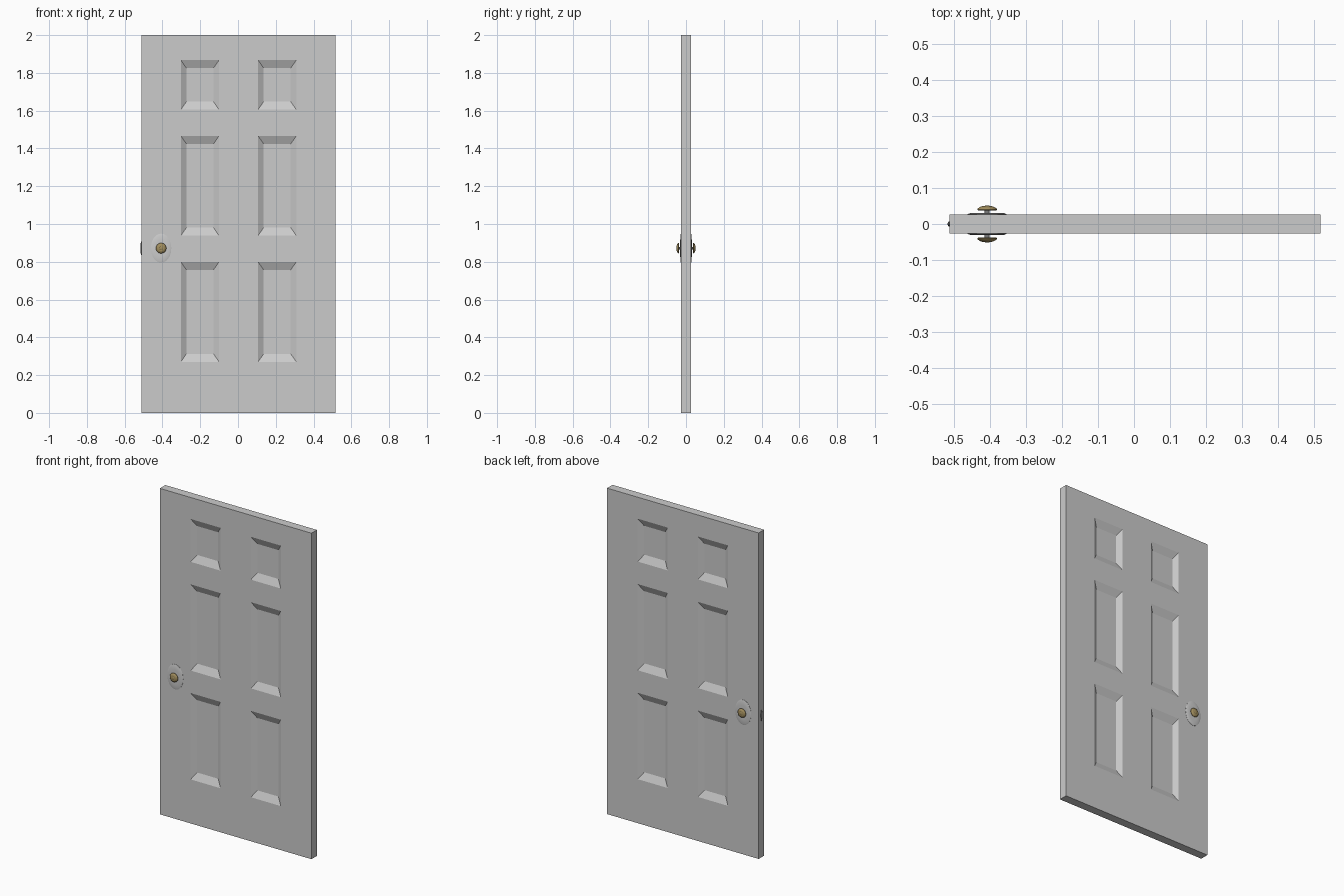
import bpy, bmesh, math

if "Cube" in bpy.data.objects:
    bpy.data.objects.remove(bpy.data.objects["Cube"])

# Overall measurements
X0, X1, Y, H = -0.512, 0.517, 0.0265, 2.0
DEPTH, INX, INZ = 0.02, 0.03, 0.043
KX, KZ = -0.407, 0.872


def material(name, rgb):
    m = bpy.data.materials.new(name)
    m.diffuse_color = (*rgb, 1)
    m.use_nodes = True
    m.node_tree.nodes["Principled BSDF"].inputs["Base Color"].default_value = m.diffuse_color
    return m


def finish(name, bm, mat=None, smooth=None):
    bmesh.ops.remove_doubles(bm, verts=bm.verts, dist=1e-5)
    bmesh.ops.recalc_face_normals(bm, faces=bm.faces)
    me = bpy.data.meshes.new(name)
    bm.to_mesh(me)
    bm.free()
    ob = bpy.data.objects.new(name, me)
    bpy.context.collection.objects.link(ob)
    if mat:
        me.materials.append(mat)
    if smooth:
        bpy.ops.object.select_all(action='DESELECT')
        bpy.context.view_layer.objects.active = ob
        ob.select_set(True)
        bpy.ops.object.shade_smooth_by_angle(angle=math.radians(smooth))
    return ob


def quad(bm, pts):
    bm.faces.new([bm.verts.new(p) for p in pts])


# Door leaf: a grid on each side, with bevelled recesses in the panel cells
xs = [X0, -0.303, -0.1, 0.106, 0.309, X1]
zs = [0, 0.27, 0.80, 0.938, 1.467, 1.605, 1.868, H]
bm = bmesh.new()
for s in (-1, 1):
    for i in range(len(xs) - 1):
        for j in range(len(zs) - 1):
            a, b, c, d = xs[i], xs[i + 1], zs[j], zs[j + 1]
            outer = [(a, s * Y, c), (b, s * Y, c), (b, s * Y, d), (a, s * Y, d)]
            if i % 2 and j % 2:
                y = s * (Y - DEPTH)
                inner = [(a + INX, y, c + INZ), (b - INX, y, c + INZ),
                         (b - INX, y, d - INZ), (a + INX, y, d - INZ)]
                quad(bm, inner)
                for k in range(4):
                    n = (k + 1) % 4
                    quad(bm, [outer[k], outer[n], inner[n], inner[k]])
            else:
                quad(bm, outer)
for a, b in zip(xs, xs[1:]):
    for z in (0, H):
        quad(bm, [(a, -Y, z), (b, -Y, z), (b, Y, z), (a, Y, z)])
for c, d in zip(zs, zs[1:]):
    for x in (X0, X1):
        quad(bm, [(x, -Y, c), (x, Y, c), (x, Y, d), (x, -Y, d)])
finish("door_leaf", bm)


def lathe(name, profile, side, zscale=1, mat=None, n=32):
    """Turn (radius, height above door face) around the knob axis."""
    bm = bmesh.new()
    rings = []
    for r, h in profile:
        rings.append([bm.verts.new((KX + r * math.cos(2 * math.pi * k / n),
                                    side * (Y + h),
                                    KZ + zscale * r * math.sin(2 * math.pi * k / n)))
                      for k in range(n)])
    for p, q in zip(rings, rings[1:]):
        for k in range(n):
            bm.faces.new([p[k], p[(k + 1) % n], q[(k + 1) % n], q[k]])
    bm.faces.new(rings[0])
    bm.faces.new(rings[-1])
    return finish(name, bm, mat, 35)


brass = material("aged_brass", (0.36, 0.27, 0.11))
steel = material("dark_steel", (0.2, 0.2, 0.2))

plate = [(0.054, -0.002), (0.054, 0.001), (0.047, 0.0035), (0.03, 0.004)]
stem = [(0.007, 0.0), (0.007, 0.015)]
knob = [(0.006, 0.0125), (0.022, 0.0105), (0.027, 0.012), (0.0275, 0.014),
        (0.025, 0.0175), (0.019, 0.021), (0.013, 0.023), (0.011, 0.0225),
        (0.009, 0.0235), (0.005, 0.0245)]

# Oval plate, stem and mushroom knob on both faces
for side, label in ((-1, "front"), (1, "back")):
    lathe(label + "_knob_plate", plate, side, 1.42)
    lathe(label + "_knob_stem", stem, side, mat=steel, n=16)
    lathe(label + "_knob", knob, side, mat=brass)

# Rounded latch bolt on the free edge
bm = bmesh.new()
bmesh.ops.create_uvsphere(bm, u_segments=16, v_segments=12, radius=1)
for v in bm.verts:
    v.co = (X0 + 0.005 * v.co.x, 0.007 * v.co.y, KZ + 0.035 * v.co.z)
finish("latch_bolt", bm, steel, 40)
